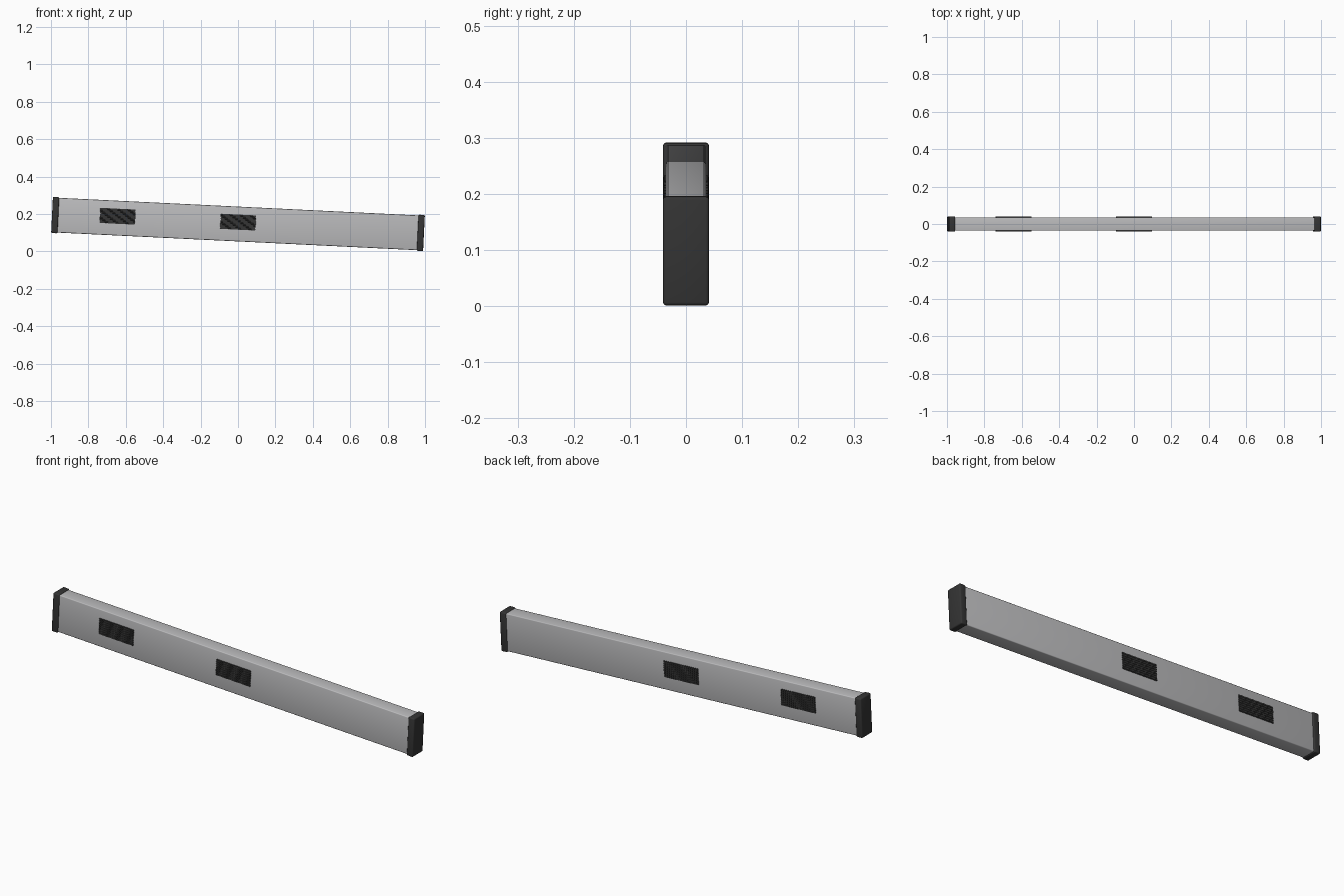
import bpy
import math
from mathutils import Matrix

cube = bpy.data.objects.get("Cube")
if cube:
    bpy.data.objects.remove(cube, do_unlink=True)

LENGTH, HEIGHT, DEPTH = 1.991, 0.194, 0.082
CAP = 0.034
# The whole bar leans gently down towards +x
TILT = Matrix.Translation((0, 0, 0.1465)) @ Matrix.Rotation(math.radians(2.8), 4, 'Y')


def material(name, colour):
    mat = bpy.data.materials.new(name)
    mat.use_nodes = True
    mat.diffuse_color = (*colour, 1)
    mat.node_tree.nodes["Principled BSDF"].inputs["Base Color"].default_value = (*colour, 1)
    return mat


silver = material("silver metal", (0.50, 0.50, 0.51))
black = material("black rubber", (0.035, 0.035, 0.035))


def rounded_box(name, centre, size, mat, radius, segments=3):
    """Bevelled box placed in the tilted frame of the bar."""
    bpy.ops.mesh.primitive_cube_add(size=1)
    obj = bpy.context.object
    obj.name = name
    obj.data.transform(Matrix.Diagonal((*size, 1)))
    obj.data.materials.append(mat)
    if radius:
        bevel = obj.modifiers.new("rounded edges", 'BEVEL')
        bevel.width = radius
        bevel.segments = segments
        bpy.ops.object.modifier_apply(modifier=bevel.name)
        bpy.ops.object.shade_smooth_by_angle(angle=math.radians(40))
    obj.matrix_world = TILT @ Matrix.Translation(centre)
    return obj


# Long metal bar
rounded_box("bar", (0, 0, 0), (LENGTH - CAP, 0.072, 0.186), silver, 0.004)

# End caps
for side, label in ((1, "left"), (-1, "right")):
    rounded_box(label + "_end_cap", (side * (LENGTH - CAP) / 2, 0, 0),
                (CAP, DEPTH, HEIGHT), black, 0.006)

# Grip pads: a thin backing with slim horizontal ribs, on both faces
RIBS = 8
PAD_W, PAD_H = 0.19, 0.08
for x, place in ((-0.645, "outer"), (0.0, "middle")):
    for side, label in ((-1, "front"), (1, "back")):
        name = f"{place}_{label}_grip"
        rounded_box(name, (x, side * 0.037, 0.01), (PAD_W - 0.004, 0.004, PAD_H), black, 0)
        for i in range(RIBS):
            z = 0.01 + PAD_H * ((i + 0.5) / RIBS - 0.5)
            rounded_box(f"{name}_rib_{i + 1}", (x, side * 0.0375, z),
                        (PAD_W, 0.005, PAD_H / RIBS * 0.6), black, 0.0008, 1)
